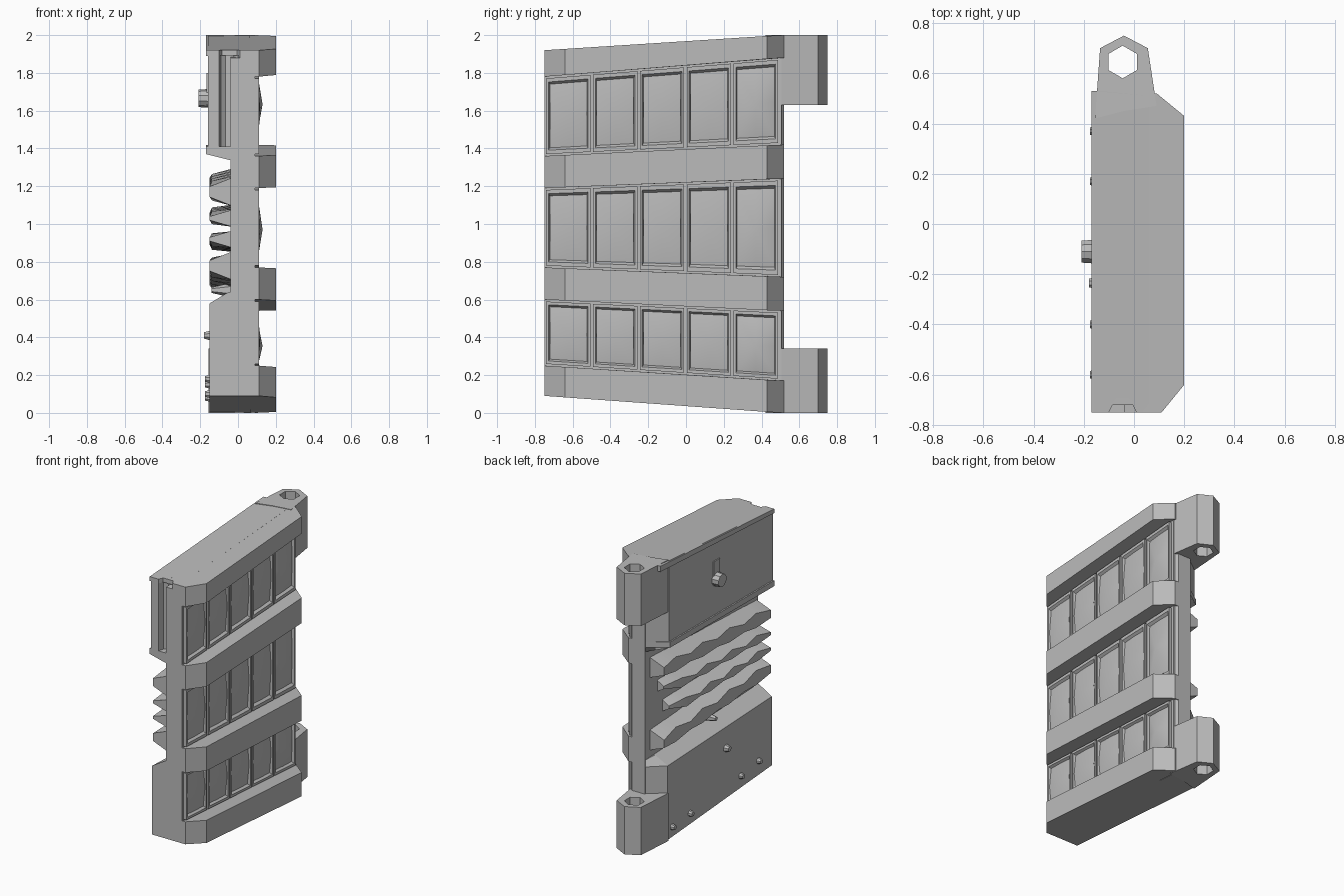
import bpy, bmesh, math
from mathutils import Vector

old = bpy.data.objects.get("Cube")
if old:
    bpy.data.objects.remove(old, do_unlink=True)

GREY = (0.5, 0.5, 0.5, 1)
mat = bpy.data.materials.new("plain grey")
mat.use_nodes = True
mat.diffuse_color = GREY
mat.node_tree.nodes["Principled BSDF"].inputs["Base Color"].default_value = GREY
parts = []
FRONT, BACK = -0.75, 0.5


def slope(front, back):
    """Height that changes evenly from the front edge to the back edge."""
    def height(y):
        t = min(1, max(0, (y - FRONT) / (BACK - FRONT)))
        return front + (back - front) * t
    return height


def finish(name, bm):
    bmesh.ops.recalc_face_normals(bm, faces=bm.faces)
    mesh = bpy.data.meshes.new(name)
    bm.to_mesh(mesh)
    bm.free()
    mesh.materials.append(mat)
    obj = bpy.data.objects.new(name, mesh)
    bpy.context.collection.objects.link(obj)
    parts.append(obj)
    return obj


def loft(name, rings):
    """Skin closed rings of points and cap both ends."""
    bm = bmesh.new()
    rows = [[bm.verts.new(p) for p in ring] for ring in rings]
    n = len(rows[0])
    for a, b in zip(rows, rows[1:]):
        for i in range(n):
            j = (i + 1) % n
            bm.faces.new((a[i], a[j], b[j], b[i]))
    bm.faces.new(rows[0])
    bm.faces.new(rows[-1])
    return finish(name, bm)


def prism(name, outline, low, high):
    return loft(name, [[(x, y, h(y)) for x, y in outline] for h in (low, high)])


# Boundaries of the three window rows, as low and high edges
rows = [("upper", slope(1.36, 1.42), slope(1.78, 1.88)),
        ("middle", slope(0.77, 0.72), slope(1.19, 1.24)),
        ("lower", slope(0.25, 0.17), slope(0.60, 0.54))]
top, bottom = slope(1.92, 2.0), slope(0.09, 0.0)

# Core slab
core = [(-0.04, -0.75), (0.085, -0.75), (0.085, 0.5), (0.06, 0.52), (-0.04, 0.52)]
prism("core_slab", core, slope(0.12, 0.05), slope(1.88, 1.95))

# Cross rails on the outer side and full width end rails
rail = [(0.11, -0.75), (0.2, -0.64), (0.2, 0.43), (0.09, 0.52), (0.03, 0.52), (0.03, -0.75)]
prism("upper_rail", rail, rows[1][2], rows[0][1])
prism("lower_rail", rail, rows[2][2], rows[1][1])
prism("top_rail", rail, rows[0][2], top)
prism("bottom_rail", rail, bottom, rows[2][1])

# Inner blocks; the upper one has a grip groove down its front
grooved = [(-0.16, -0.75), (-0.1, -0.75), (-0.09, -0.71), (-0.065, -0.69), (-0.025, -0.69),
           (0.0, -0.71), (0.01, -0.75), (0.06, -0.75), (0.06, 0.51), (-0.04, 0.51), (-0.16, 0.42)]
prism("upper_block", grooved, slope(1.4, 1.4), top)


def inner_outline(x):
    return [(x, -0.75), (0.07, -0.75), (0.07, 0.51), (-0.04, 0.51), (x, 0.42)]


def chamfered(name, x, heights):
    loft(name, [[(px, y, h(y)) for px, y in inner_outline(edge)]
                for edge, h in heights])


chamfered("upper_block_lip", -0.17, [(-0.05, slope(1.34, 1.35)), (-0.17, slope(1.37, 1.38)),
                                     (-0.17, slope(1.41, 1.42))])
chamfered("lower_block", -0.15, [(-0.15, bottom), (-0.15, slope(0.58, 0.53)),
                                 (-0.05, slope(0.64, 0.58))])
cap = [(-0.17, -0.75), (-0.1, -0.75), (-0.085, -0.72), (-0.005, -0.72), (0.01, -0.75),
       (0.06, -0.75), (0.06, 0.51), (-0.14, 0.53), (-0.17, 0.53)]
prism("top_cap", cap, slope(1.89, 1.96), top)


# Hinge lugs with hexagonal holes
def lug(name, low, high):
    outer = [(-0.04, 0.75), (-0.135, 0.70), (-0.155, 0.42), (-0.04, 0.45),
             (0.09, 0.47), (0.055, 0.70)]
    hole = [(-0.045 + 0.065 * math.cos(math.radians(90 + 60 * i)),
             0.645 + 0.065 * math.sin(math.radians(90 + 60 * i))) for i in range(6)]
    bm = bmesh.new()
    loops = [[bm.verts.new((x, y, z)) for x, y in ring]
             for ring, z in ((outer, low), (outer, high), (hole, high), (hole, low))]
    for k in range(4):
        a, b = loops[k], loops[(k + 1) % 4]
        for i in range(6):
            j = (i + 1) % 6
            bm.faces.new((a[i], a[j], b[j], b[i]))
    finish(name, bm)


lug("upper_hinge_lug", 1.63, 2.0)
lug("lower_hinge_lug", 0.0, 0.34)


# Window cells: raised frame around a faceted bulging pane
def window(name, y0, y1, low, high, pyramid):
    def at(u, v, x):
        y = y0 + (y1 - y0) * u
        return (x, y, low(y) + (high(y) - low(y)) * v)

    bm = bmesh.new()

    def ring(inset, x):
        return [bm.verts.new(at(u, v, x)) for u, v in
                ((inset, inset), (1 - inset, inset), (1 - inset, 1 - inset), (inset, 1 - inset))]

    loops = [ring(0, 0.08), ring(0, 0.112), ring(0.05, 0.112), ring(0.08, 0.094)]
    for a, b in zip(loops, loops[1:]):
        for i in range(4):
            j = (i + 1) % 4
            bm.faces.new((a[i], a[j], b[j], b[i]))
    corners = loops[-1]
    centre = bm.verts.new(at(0.5, 0.48, 0.13 if pyramid else 0.118))
    mids = []
    for i in range(4):
        spot = (corners[i].co + corners[(i + 1) % 4].co) / 2
        bulge = 0.004 if pyramid else (0.004, 0.014, 0.004, 0.014)[i]
        mids.append(bm.verts.new(spot + Vector((bulge, 0, 0))))
    for i in range(4):
        bm.faces.new((centre, mids[i - 1], corners[i]))
        bm.faces.new((centre, corners[i], mids[i]))
        bm.faces.new((corners[i], corners[(i + 1) % 4], mids[i]))
    finish(name, bm)


for label, low, high in rows:
    back_bed = [(0.06, -0.745), (0.09, -0.745), (0.09, 0.505), (0.06, 0.505)]
    prism(label + "_window_bed", back_bed, low, high)
    for i in range(5):
        start = -0.74 + 0.248 * i
        window(f"{label}_window_{i + 1}", start, start + 0.234,
               lambda y, f=low: f(y) + 0.01, lambda y, f=high: f(y) - 0.01, i == 4)


# Wavy cooling fins on the inner side, spreading towards the back
def fin(name, centre, back, root, tip, pointed):
    rings = []
    steps = 9
    for i in range(steps):
        y = -0.74 + (back + 0.74) * i / (steps - 1)
        z = centre(y)
        wave = 0.012 if i % 2 else -0.012
        x = -0.15 + (0.012 if i % 2 else 0)
        if pointed and i == steps - 1:
            x = -0.09
        rings.append([(-0.03, y, z - root), (x, y, z - tip - wave),
                      (x, y, z + tip + wave), (-0.03, y, z + root)])
    loft(name, rings)


fin("fin_1", slope(1.17, 1.22), 0.46, 0.075, 0.04, False)
fin("fin_2", slope(1.03, 1.06), 0.38, 0.045, 0.022, True)
fin("fin_3", slope(0.92, 0.89), 0.32, 0.045, 0.022, True)
fin("fin_4", slope(0.78, 0.70), 0.46, 0.075, 0.04, False)


# Pegs, latch knob and rivets pointing out of the inner side
def peg(name, x0, x1, y, z, r0, r1, sides=8):
    angles = [2 * math.pi * (i + 0.5) / sides for i in range(sides)]
    loft(name, [[(x, y + r * math.cos(a), z + r * math.sin(a)) for a in angles]
                for x, r in ((x0, r0), (x1, r1))])


slot = [(-0.168, -0.145), (-0.168, -0.075), (-0.15, -0.075), (-0.15, -0.145)]
prism("latch_plate", slot, slope(1.63, 1.63), slope(1.8, 1.8))
peg("latch_knob", -0.15, -0.21, -0.11, 1.665, 0.05, 0.046, 10)
peg("block_peg", -0.14, -0.18, -0.235, 0.41, 0.03, 0.018)
peg("edge_spike", -0.03, -0.14, -0.14, 0.65, 0.04, 0.015, 6)
for i, (y, z) in enumerate([(0.37, 0.08), (0.17, 0.10), (-0.4, 0.15), (-0.6, 0.18)]):
    peg(f"rivet_{i + 1}", -0.14, -0.175, y, z, 0.025, 0.016)

# Smooth shading that keeps hard edges
bpy.ops.object.select_all(action="DESELECT")
for obj in parts:
    obj.select_set(True)
bpy.context.view_layer.objects.active = parts[0]
bpy.ops.object.shade_smooth_by_angle(angle=math.radians(25))
